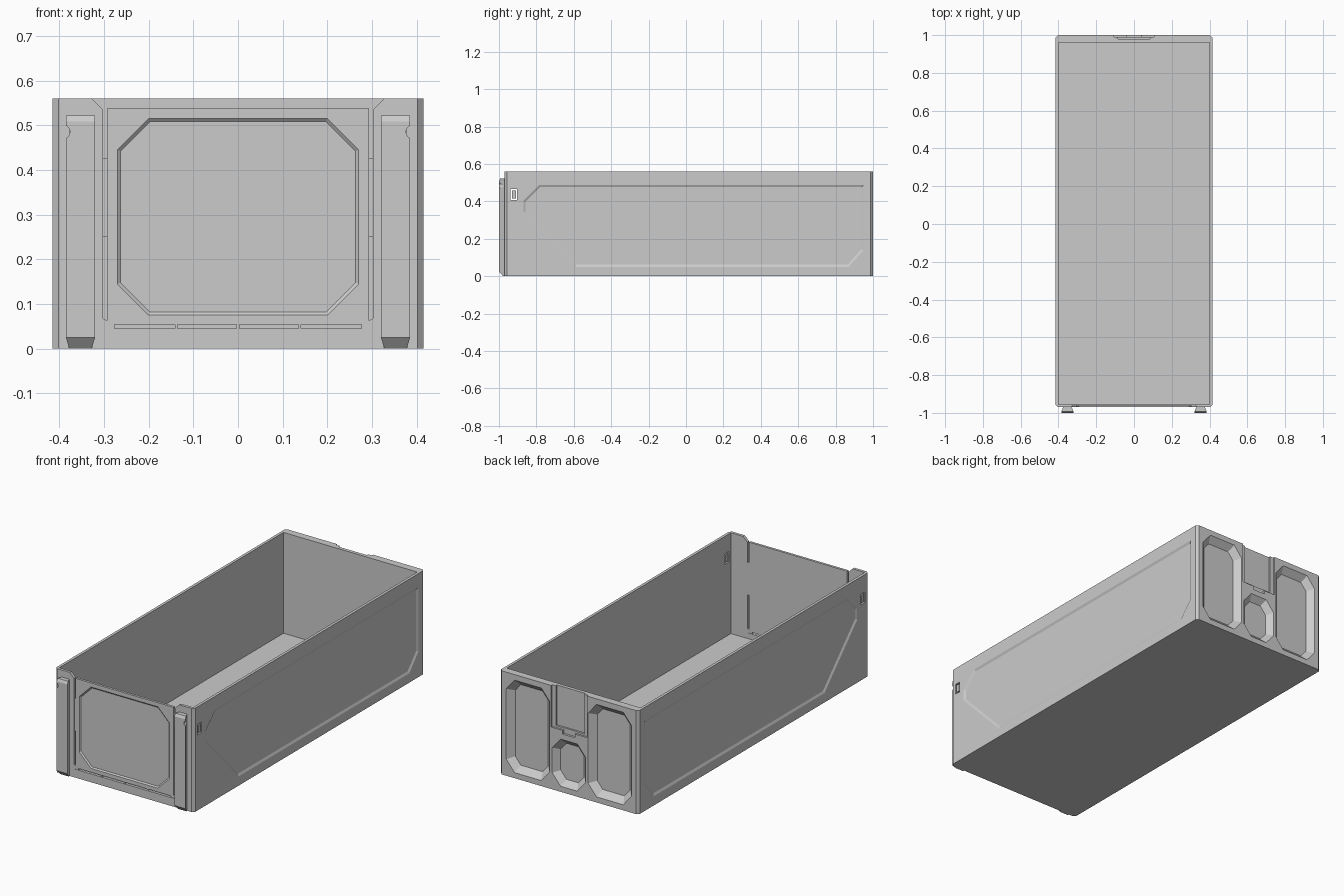
import bpy, math
from mathutils import Vector

if "Cube" in bpy.data.objects:
    bpy.data.objects.remove(bpy.data.objects["Cube"])

XZ = lambda a, b, d: (a, d, b)      # profile in x-z, depth along y
YZ = lambda a, b, d: (d, a, b)      # profile in y-z, depth along x
XY = lambda a, b, d: (a, b, d)      # profile in x-y, depth along z


def loft(name, rings):
    n = len(rings[0])
    verts = [p for r in rings for p in r]
    faces = [tuple(range(n))[::-1], tuple(range(len(verts) - n, len(verts)))]
    for k in range(len(rings) - 1):
        for i in range(n):
            j = (i + 1) % n
            faces.append((k * n + i, k * n + j, (k + 1) * n + j, (k + 1) * n + i))
    me = bpy.data.meshes.new(name)
    me.from_pydata(verts, [], faces)
    ob = bpy.data.objects.new(name, me)
    bpy.context.collection.objects.link(ob)
    import bmesh
    bm = bmesh.new()
    bm.from_mesh(me)
    bmesh.ops.recalc_face_normals(bm, faces=bm.faces)
    bm.to_mesh(me)
    bm.free()
    return ob


def prism(name, poly, axes, d0, d1):
    return loft(name, [[axes(a, b, d) for a, b in poly] for d in (d0, d1)])


def rect(a0, a1, b0, b1, c=0, e=None):
    """Rectangle with corner cuts c along a and e along b."""
    if not c:
        return [(a0, b0), (a1, b0), (a1, b1), (a0, b1)]
    e = e or c
    return [(a0 + c, b0), (a1 - c, b0), (a1, b0 + e), (a1, b1 - e),
            (a1 - c, b1), (a0 + c, b1), (a0, b1 - e), (a0, b0 + e)]


def inset(poly, t):
    """Mitred inset of a counter-clockwise polygon."""
    out, n = [], len(poly)
    for i in range(n):
        p, q, r = (Vector(poly[k % n]) for k in (i - 1, i, i + 1))
        u, v = (q - p).normalized(), (r - q).normalized()
        n1, n2 = Vector((-u.y, u.x)), Vector((-v.y, v.x))
        m = q + (n1 + n2) * (t / (1 + n1.dot(n2)))
        out.append((m.x, m.y))
    return out


def pocket(poly, axes, surf, sign, depth, t):
    """Tapered recess cutter; sign is the outward direction of the surface."""
    levels = [(poly, surf + sign * .01), (poly, surf), (inset(poly, t), surf - sign * depth)]
    return loft("cutter", [[axes(a, b, d) for a, b in q] for q, d in levels])


def cut(ob, cutters):
    for c in cutters:
        m = ob.modifiers.new("cut", 'BOOLEAN')
        m.operation, m.solver, m.object = 'DIFFERENCE', 'EXACT', c
    bpy.context.view_layer.update()
    dg = bpy.context.evaluated_depsgraph_get()
    me = bpy.data.meshes.new_from_object(ob.evaluated_get(dg))
    ob.modifiers.clear()
    ob.data = me
    for c in cutters:
        bpy.data.objects.remove(c)


# Open tray with chamfered upright corners
tray = prism("tray_body", rect(-.415, .415, -.97, 1, .013), XY, 0, .56)
cutters = [prism("cutter", rect(-.4, .4, -.955, .96), XY, .015, .7)]

# Front door opening, flared at the top
opening = [(-.302, .045), (.302, .045), (.302, .535), (.327, .56), (.327, .6),
           (-.327, .6), (-.327, .56), (-.302, .535)]
cutters.append(prism("cutter", opening, XZ, -1, -.94))

# Side wall recesses and latch holes
side = [(-.59, .05), (.87, .05), (.95, .14), (.95, .488), (-.785, .488), (-.87, .403), (-.87, .34)]
for s in (-1, 1):
    cutters.append(pocket(side, YZ, s * .415, s, .006, .012))
    cutters.append(prism("cutter", rect(-.937, -.903, .408, .465), YZ, s * .39, s * .43))

# Back wall pockets
for s in (-1, 1):
    x0, x1 = sorted((s * .115, s * .375))
    cutters.append(pocket(rect(x0, x1, .03, .53, .05, .06), XZ, 1, 1, .032, .032))
cutters.append(pocket(rect(-.1, .1, .03, .285, .05, .06), XZ, 1, 1, .03, .03))

# Back wall stepped slot, open at the top
cutters.append(prism("cutter", rect(-.107, .107, .335, .6), XZ, .99, 1.02))
cutters.append(prism("cutter", rect(-.085, .085, .345, .6), XZ, .979, 1.02))
cutters.append(prism("cutter", rect(-.037, .037, .315, .4), XZ, .988, 1.02))
cut(tray, cutters)

# Front door panel with octagonal recess
panel = prism("front_panel", rect(-.293, .293, .054, .537), XZ, -.97, -.957)
cut(panel, [pocket(rect(-.27, .27, .075, .515, .07), XZ, -.97, -1, .006, .007)])

# Hinge bridges along the door bottom
for i in range(-1, 2):
    x = i * .138
    prism("hinge_bridge", rect(x - .003, x + .003, .044, .055), XZ, -.968, -.957)

for s in (-1, 1):
    # Hinge corner gussets
    prism("hinge_corner", [(s * .276, .044), (s * .303, .044), (s * .303, .068), (s * .276, .055)],
          XZ, -.968, -.957)
    # Door edge strips filling the side gap
    x0, x1 = sorted((s * .292, s * .303))
    prism("door_edge_strip", rect(x0, x1, .25, .425), XZ, -.966, -.958)
    # Side latch tabs
    prism("side_latch_tab", rect(-.93, -.91, .416, .457), YZ, s * .401, s * .414)

    # Dovetail front rails, tapered at the foot and eased at the top
    rings = []
    for z, y, w in ((0, -.978, .025), (.025, -1, .0325), (.508, -1, .0325), (.522, -.993, .0325)):
        cx = s * .3525
        rings.append([(cx - w, y, z), (cx + w, y, z), (cx + .022, -.968, z), (cx - .022, -.968, z)])
    rail = loft("front_rail", rings)
    notch = [(s * .388 + .012 * math.cos(k * math.pi / 8), .485 + .014 * math.sin(k * math.pi / 8))
             for k in range(16)]
    cut(rail, [prism("cutter", notch, XZ, -1.02, -.975)])
